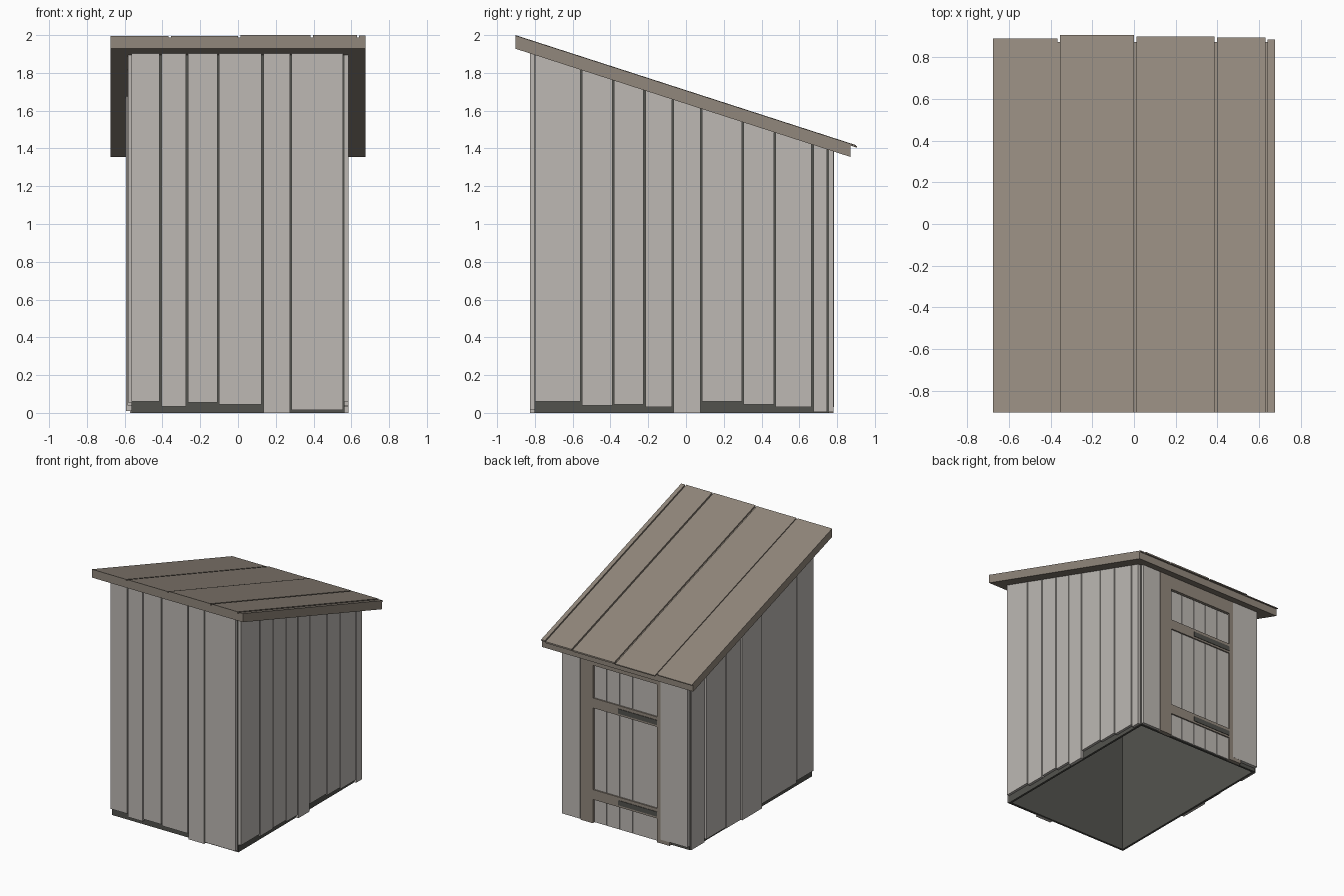
import bpy
import bmesh

cube = bpy.data.objects.get("Cube")
if cube:
    bpy.data.objects.remove(cube, do_unlink=True)


def material(name, rgb):
    m = bpy.data.materials.new(name)
    m.use_nodes = True
    m.diffuse_color = (*rgb, 1)
    m.node_tree.nodes["Principled BSDF"].inputs["Base Color"].default_value = (*rgb, 1)
    return m


GREY = material("weathered grey wood", (0.51, 0.485, 0.455))
BROWN = material("brown wood", (0.285, 0.243, 0.20))
DARK = material("dark lining", (0.086, 0.086, 0.076))


def slope(height):
    """Height of a roof plane that starts at the front eave."""
    return lambda y: height - 0.323 * (y + 0.9)


UNDER, DECK = slope(1.927), slope(1.987)


def block(name, x, y, low, high, mat):
    """Box whose bottom and top may be numbers or roof planes."""
    x, y = sorted(x), sorted(y)
    bm = bmesh.new()
    bmesh.ops.create_cube(bm, size=1)
    for v in bm.verts:
        px, py = x[v.co.x > 0], y[v.co.y > 0]
        z = high if v.co.z > 0 else low
        v.co = (px, py, z(py) if callable(z) else z)
    mesh = bpy.data.meshes.new(name)
    bm.to_mesh(mesh)
    bm.free()
    mesh.materials.append(mat)
    obj = bpy.data.objects.new(name, mesh)
    bpy.context.collection.objects.link(obj)


def spans(edges, gap):
    """Pairs of plank sides between successive edges."""
    return [(a + gap / 2, b - gap / 2) for a, b in zip(edges, edges[1:])]


# Dark lining walls, open underneath
block("front_lining", (-0.563, 0.565), (-0.802, -0.785), 0, UNDER, DARK)
block("back_lining", (-0.563, 0.565), (0.757, 0.74), 0, UNDER, DARK)
block("left_lining", (0.565, 0.548), (-0.785, 0.74), 0, UNDER, DARK)
block("right_lining", (-0.563, -0.546), (-0.785, 0.74), 0, UNDER, DARK)

# Front wall planks with uneven bottoms
edges = [-0.567, -0.41, -0.27, -0.105, 0.13, 0.28, 0.56]
for s, low in zip(spans(edges, 0.009), [0.06, 0.035, 0.055, 0.045, 0, 0.015]):
    block("front_plank", s, (-0.826, -0.8), low, UNDER, GREY)

# Left wall planks
edges = [-0.803, -0.555, -0.385, -0.22, -0.07, 0.08, 0.3, 0.47, 0.67, 0.752]
lows = [0.06, 0.04, 0.045, 0.03, 0, 0.06, 0.045, 0.03, 0.005]
for s, low in zip(spans(edges, 0.009), lows):
    block("left_plank", (0.56, 0.586), s, low, UNDER, GREY)

# Right wall planks, uneven in thickness too
edges = [-0.803, -0.58, -0.125, 0.135, 0.325, 0.58, 0.752]
lows = [0.055, 0.04, 0.01, 0.015, 0.025, 0]
outer = [-0.583, -0.585, -0.594, -0.585, -0.585, -0.573]
for s, low, x in zip(spans(edges, 0.009), lows, outer):
    block("right_plank", (-0.555, x), s, low, UNDER, GREY)

# Back wall planks on both sides of the doorway
block("back_plank_left", (0.4, 0.562), (0.75, 0.78), 0.005, UNDER, GREY)
block("back_plank_right", (-0.32, -0.56), (0.75, 0.783), 0.03, UNDER, GREY)

# Door frame
for side, x in (("left", (0.285, 0.395)), ("right", (-0.29, -0.4))):
    block("door_post_" + side, x, (0.75, 0.782), 0, UNDER, BROWN)
block("door_header", (-0.29, 0.285), (0.75, 0.78), 1.275, UNDER, BROWN)

# Door boards, cross battens and hinge straps
board = 0.575 / 5
for s in spans([-0.29 + board * i for i in range(6)], 0.004):
    block("door_board", s, (0.75, 0.767), 0.005, 1.268, GREY)
for z in (0.19, 0.93):
    block("door_batten", (-0.29, 0.285), (0.76, 0.778), z, z + 0.08, BROWN)
    block("hinge_strap", (-0.29, 0.06), (0.77, 0.782), z + 0.016, z + 0.055, DARK)

# Sloping roof: solid deck covered with boards of uneven length and thickness
block("roof_deck", (-0.675, 0.675), (-0.903, 0.872), UNDER, DECK, BROWN)
roof_boards = [(-0.675, -0.367, 0.89, 1.994), (-0.355, 0, 0.905, 1.995),
               (0.012, 0.385, 0.9, 1.999), (0.397, 0.63, 0.895, 1.999),
               (0.641, 0.675, 0.885, 1.997)]
for x0, x1, end, top in roof_boards:
    block("roof_board", (x0, x1), (-0.903, end), DECK, slope(top), BROWN)
